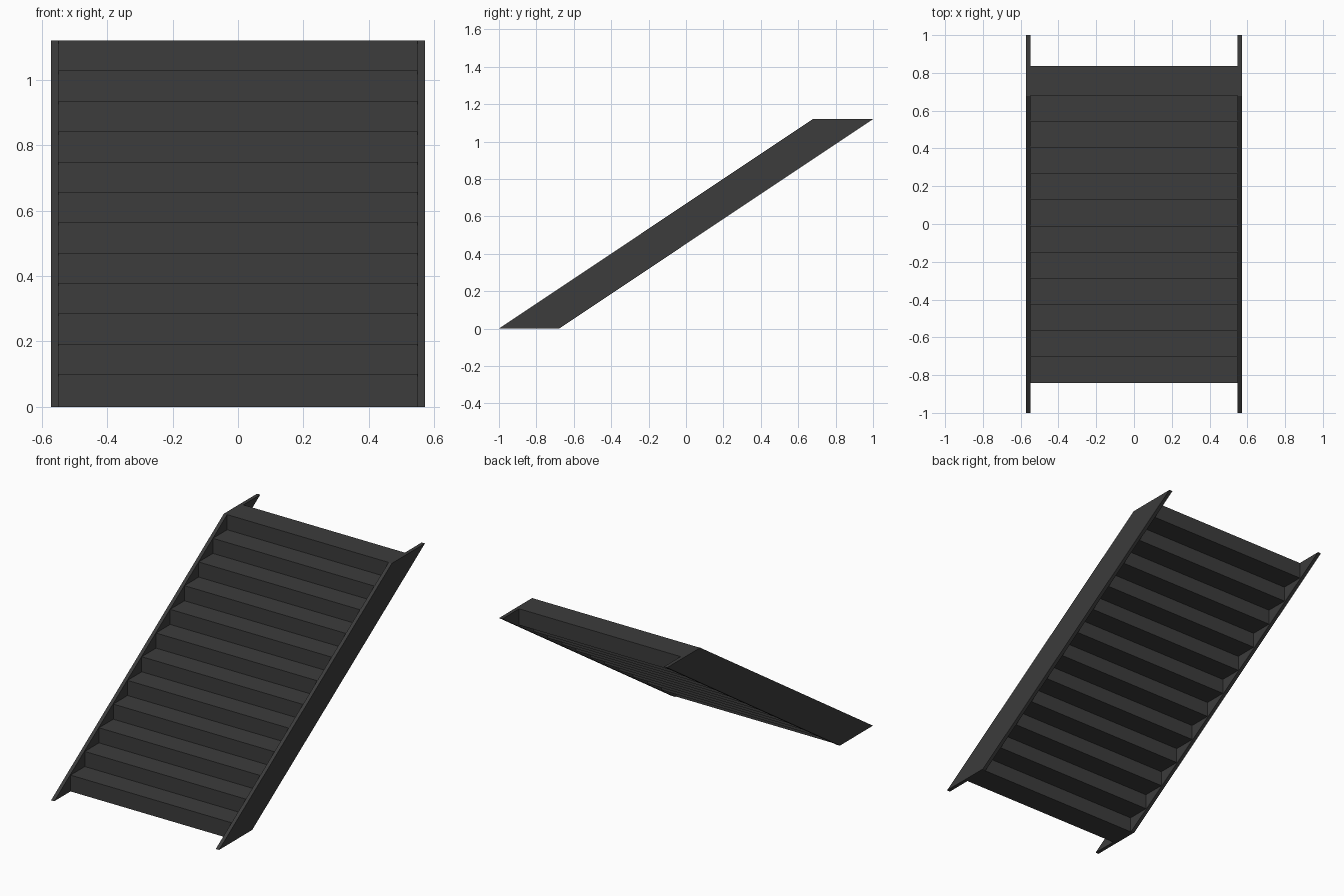
import bpy
import bmesh

if "Cube" in bpy.data.objects:
    bpy.data.objects.remove(bpy.data.objects["Cube"], do_unlink=True)

metal = bpy.data.materials.new("dark_grey_metal")
metal.use_nodes = True
COLOUR = (0.045, 0.045, 0.045, 1)
metal.diffuse_color = COLOUR
metal.node_tree.nodes["Principled BSDF"].inputs["Base Color"].default_value = COLOUR

HEIGHT = 1.12
OUTER, INNER = 0.571, 0.549
STEPS = 12
STEP_DEPTH, STEP_HEIGHT = 0.157, 0.10
FIRST_Y, LAST_Y = -0.842, 0.679


def extrude_profile(name, profile, x0, x1):
    """Solid made by sweeping a (y, z) outline from x0 to x1."""
    bm = bmesh.new()
    face = bm.faces.new([bm.verts.new((x0, y, z)) for y, z in profile])
    swept = bmesh.ops.extrude_face_region(bm, geom=[face])["geom"]
    verts = [v for v in swept if isinstance(v, bmesh.types.BMVert)]
    bmesh.ops.translate(bm, verts=verts, vec=(x1 - x0, 0, 0))
    bmesh.ops.recalc_face_normals(bm, faces=bm.faces)
    mesh = bpy.data.meshes.new(name)
    bm.to_mesh(mesh)
    bm.free()
    mesh.materials.append(metal)
    obj = bpy.data.objects.new(name, mesh)
    bpy.context.collection.objects.link(obj)
    return obj


# Slanted side plates, cut level at floor and landing
slant = [(-1, 0), (-0.678, 0), (1, HEIGHT), (0.678, HEIGHT)]
for side, sign in (("left", 1), ("right", -1)):
    extrude_profile(side + "_stringer", slant, sign * INNER, sign * OUTER)

# Solid block steps, each slightly overlapping the next
for i in range(STEPS):
    t = i / (STEPS - 1)
    y = FIRST_Y + t * (LAST_Y - FIRST_Y)
    z = t * (HEIGHT - STEP_HEIGHT)
    block = [(y, z), (y + STEP_DEPTH, z),
             (y + STEP_DEPTH, z + STEP_HEIGHT), (y, z + STEP_HEIGHT)]
    extrude_profile(f"step_{i + 1}", block, -INNER, INNER)
